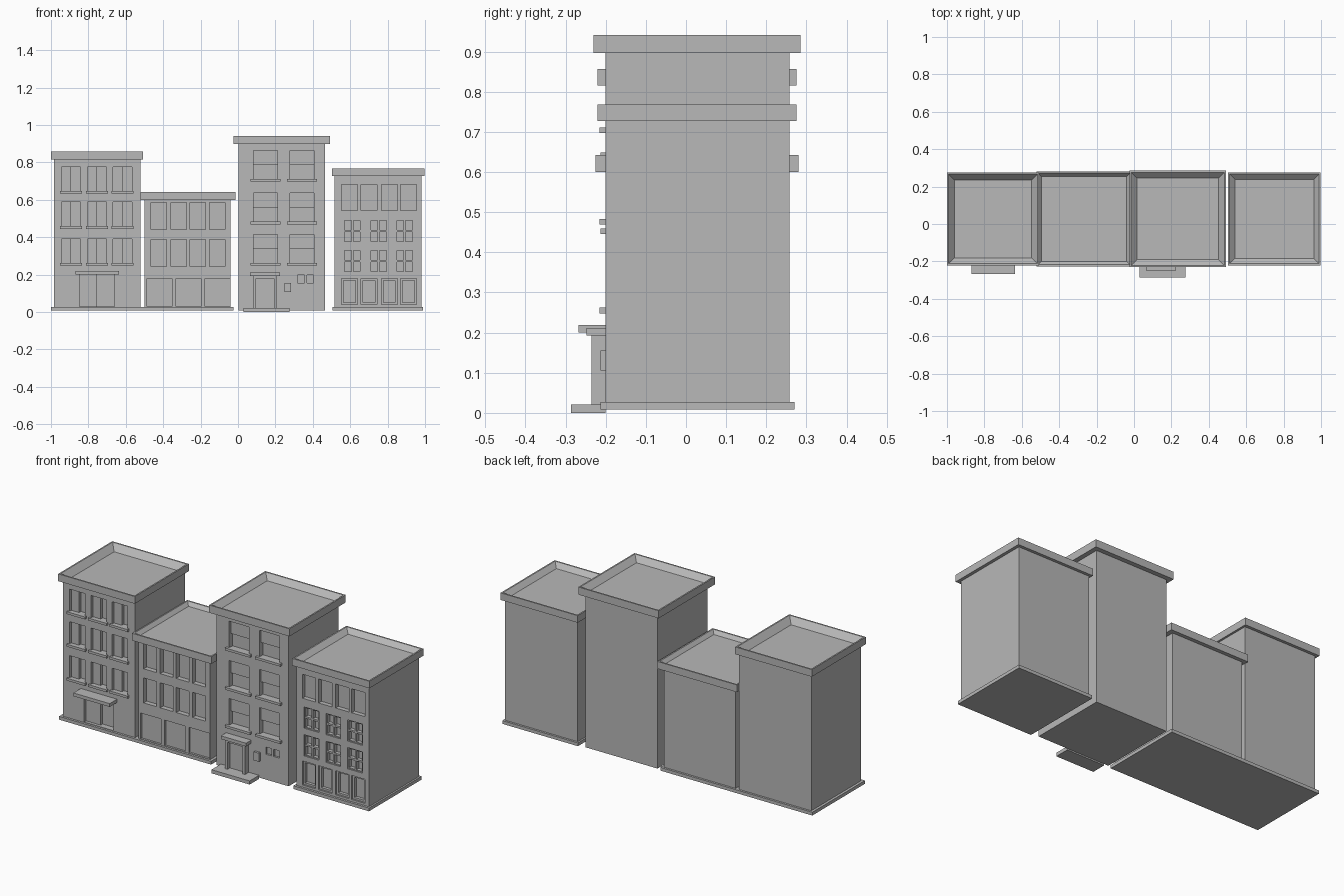
import bpy, bmesh
from mathutils import Vector

cube = bpy.data.objects.get("Cube")
if cube:
    bpy.data.objects.remove(cube, do_unlink=True)

GREY = bpy.data.materials.new("plain_grey")
GREY.use_nodes = True
GREY.diffuse_color = (0.48, 0.48, 0.48, 1)
GREY.node_tree.nodes["Principled BSDF"].inputs["Base Color"].default_value = GREY.diffuse_color

FRONT, BACK, GROUND = -0.2, 0.258, 0.008


def add_box(bm, x0, x1, y0, y1, z0, z1):
    """Add one box to bm and return its faces."""
    verts = bmesh.ops.create_cube(bm, size=1)["verts"]
    lo, hi = Vector((x0, y0, z0)), Vector((x1, y1, z1))
    for v in verts:
        v.co = Vector((lo[i] + (v.co[i] + 0.5) * (hi[i] - lo[i]) for i in range(3)))
    return list({f for v in verts for f in v.link_faces})


def finish(bm, name):
    mesh = bpy.data.meshes.new(name)
    bm.to_mesh(mesh)
    bm.free()
    mesh.materials.append(GREY)
    obj = bpy.data.objects.new(name, mesh)
    bpy.context.scene.collection.objects.link(obj)
    return obj


def boxes(name, items):
    bm = bmesh.new()
    for item in items:
        add_box(bm, *item)
    return finish(bm, name)


def walls(name, x0, x1, top, holes):
    """Solid block with recesses (x0, x1, z0, z1, depth) cut in the front."""
    obj = boxes(name, [(x0, x1, FRONT, BACK, GROUND, top)])
    cutter = boxes("cutter", [(a, b, FRONT - 0.05, FRONT + d, c, e) for a, b, c, e, d in holes])
    cutter.hide_render = True
    mod = obj.modifiers.new("recesses", "BOOLEAN")
    mod.operation, mod.solver, mod.object = "DIFFERENCE", "EXACT", cutter
    graph = bpy.context.evaluated_depsgraph_get()
    cut = bpy.data.meshes.new_from_object(obj.evaluated_get(graph))
    obj.modifiers.clear()
    obj.data = cut
    cut.name = name
    bpy.data.objects.remove(cutter, do_unlink=True)


def cornice(name, x0, x1, y0, y1, z0, z1, slope, drop):
    """Overhanging slab whose top slopes inward to a sunken roof."""
    bm = bmesh.new()
    faces = add_box(bm, x0, x1, y0, y1, z0, z1)
    top = max(faces, key=lambda f: f.calc_center_median().z)
    bmesh.ops.inset_region(bm, faces=[top], thickness=0.012)
    bmesh.ops.inset_region(bm, faces=[top], thickness=slope)
    for v in top.verts:
        v.co.z -= drop
    finish(bm, name)


def plinth(name, x0, x1):
    boxes(name, [(x0, x1, -0.213, 0.27, GROUND, 0.027)])


def grid(centres, bottoms, w, h, depth):
    """Window recesses at every column centre and row bottom."""
    return [(c - w / 2, c + w / 2, b, b + h, depth) for b in bottoms for c in centres]


def sills(name, windows, extra, reach):
    boxes(name, [(a - extra, b + extra, FRONT - reach, FRONT + 0.005, c - 0.012, c + 0.002)
                 for a, b, c, e, d in windows])


# First house: side-by-side sashes, awning over a double door
win = grid((-0.893, -0.754, -0.618), (0.646, 0.457, 0.26), 0.1, 0.13, 0.035)
door = (-0.848, -0.66, 0.03, 0.2, 0.035)
walls("first_house_walls", -0.985, -0.52, 0.82, win + [door])
boxes("first_house_sashes", [(a, (a + b) / 2, FRONT + 0.018, FRONT + 0.04, c, e)
                             for a, b, c, e, d in win + [door]])
sills("first_house_sills", win, 0.009, 0.013)
boxes("first_house_awning", [(-0.869, -0.636, -0.268, FRONT, 0.2, 0.219)])
plinth("first_house_plinth", -1.0, -0.51)
cornice("first_house_cornice", -1.0, -0.508, -0.221, 0.275, 0.815, 0.857, 0.045, 0.035)

# Second house: plain windows above three shop fronts
win = grid((-0.424, -0.318, -0.215, -0.11), (0.441, 0.243), 0.083, 0.145, 0.028)
shops = grid((-0.42, -0.265, -0.11), (0.03,), 0.132, 0.149, 0.012)
walls("second_house_walls", -0.5, -0.04, 0.605, win + shops)
plinth("second_house_plinth", -0.51, -0.024)
cornice("second_house_cornice", -0.522, -0.013, -0.226, 0.28, 0.6, 0.642, 0.025, 0.02)

# Third house: sliding sash windows, porch, step and wall box
win = grid((0.147, 0.342), (0.709, 0.481, 0.26), 0.128, 0.155, 0.032)
vents = grid((0.337, 0.387), (0.155,), 0.036, 0.042, 0.012)
walls("third_house_walls", 0.0025, 0.465, 0.9, win + vents)
boxes("third_house_sashes", [(a, b, FRONT + 0.016, FRONT + 0.036, (c + e) / 2, e)
                             for a, b, c, e, d in win])
sills("third_house_sills", win, 0.016, 0.016)
boxes("porch_frame", [(0.08, 0.096, -0.235, FRONT, 0.02, 0.195),
                      (0.193, 0.209, -0.235, FRONT, 0.02, 0.195),
                      (0.096, 0.193, -0.235, FRONT, 0.178, 0.195)])
boxes("porch_door", [(0.096, 0.193, -0.212, FRONT, 0.02, 0.178)])
boxes("porch_roof", [(0.064, 0.225, -0.248, FRONT, 0.193, 0.212)])
boxes("door_step", [(0.03, 0.275, -0.286, FRONT, 0.0, 0.021)])
boxes("wall_box", [(0.249, 0.283, -0.213, FRONT, 0.106, 0.156)])
cornice("third_house_cornice", -0.024, 0.492, -0.231, 0.285, 0.897, 0.941, 0.045, 0.03)

# Fourth house: plain top row, barred middle rows, panelled bottom row
cols = (0.596, 0.7, 0.809, 0.912)
upper = grid(cols, (0.543,), 0.085, 0.139, 0.026)
barred = grid((0.612, 0.752, 0.891), (0.372, 0.211), 0.095, 0.123, 0.028)
lower = grid(cols, (0.04,), 0.085, 0.139, 0.028)
walls("fourth_house_walls", 0.515, 0.98, 0.73, upper + barred + lower)


def frame(window, t, y):
    a, b, c, e, d = window
    y1 = FRONT + d + 0.003
    return [(a, a + t, y, y1, c, e), (b - t, b, y, y1, c, e),
            (a + t, b - t, y, y1, c, c + t), (a + t, b - t, y, y1, e - t, e)]


bars = []
for w in barred:
    a, b, c, e, d = w
    x, z, y, y1 = (a + b) / 2, (c + e) / 2, FRONT + 0.006, FRONT + 0.03
    bars += frame(w, 0.006, y)
    bars += [(x - 0.005, x + 0.005, y, y1, c, e), (a, b, y, y1, z - 0.005, z + 0.005)]
boxes("fourth_house_window_bars", bars)
boxes("fourth_house_panel_frames", [p for w in lower for p in frame(w, 0.011, FRONT + 0.01)])
plinth("fourth_house_plinth", 0.505, 0.99)
cornice("fourth_house_cornice", 0.503, 0.998, -0.221, 0.275, 0.727, 0.768, 0.04, 0.025)
